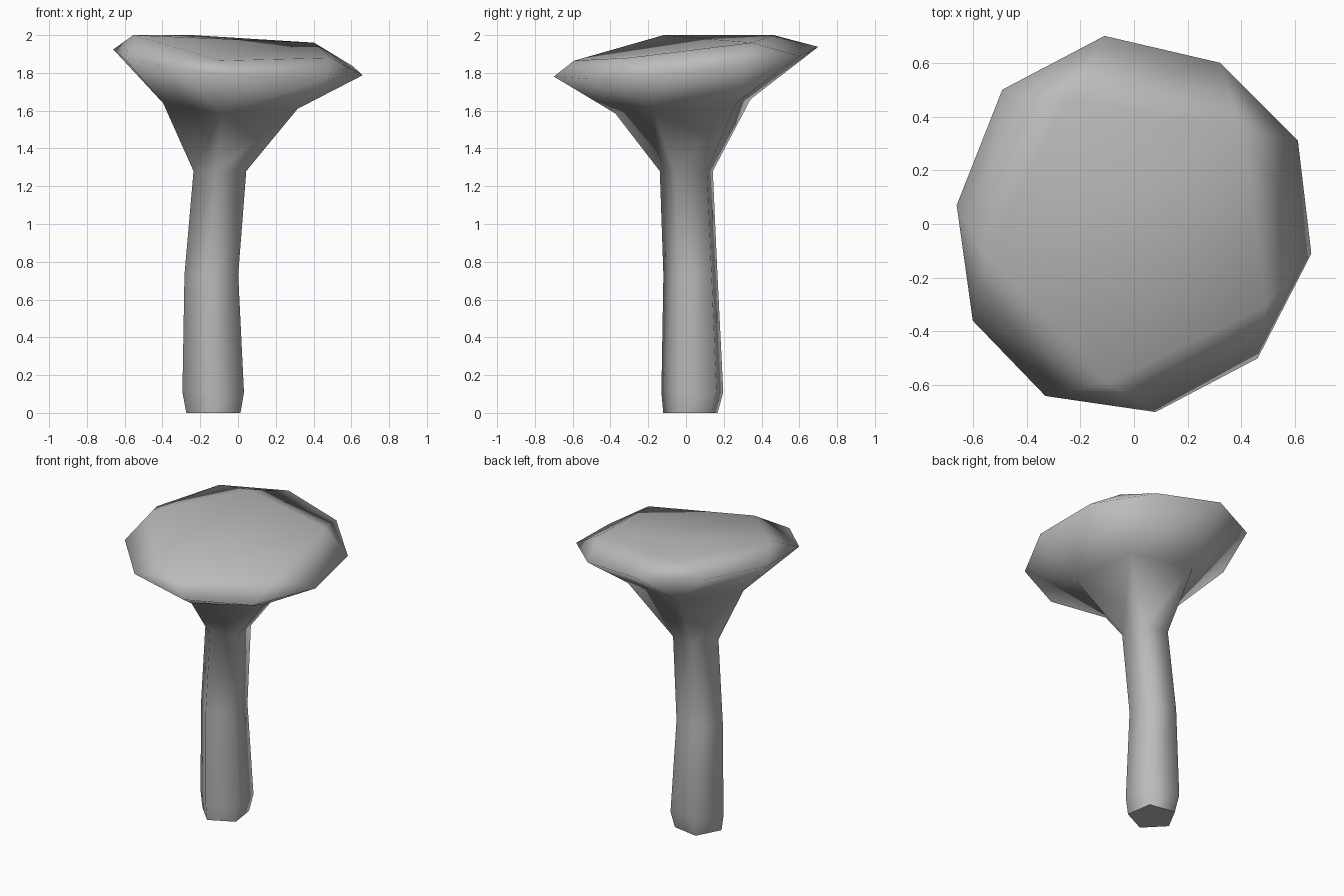
import bpy
import bmesh
from math import cos, sin, radians

if "Cube" in bpy.data.objects:
    bpy.data.objects.remove(bpy.data.objects["Cube"], do_unlink=True)

SIDES = 5
START = -28

grey = bpy.data.materials.new("plain grey")
grey.use_nodes = True
tone = (0.5, 0.5, 0.5, 1)
grey.diffuse_color = tone
grey.node_tree.nodes["Principled BSDF"].inputs["Base Color"].default_value = tone

bm = bmesh.new()


def ring(cx, cy, radius, heights):
    """Five-sided ring; heights holds one z for each corner."""
    angles = [radians(START + i * 360 / SIDES) for i in range(SIDES)]
    return [bm.verts.new((cx + radius * cos(a), cy + radius * sin(a), z))
            for a, z in zip(angles, heights)]


def bridge(low, high):
    for i in range(SIDES):
        j = (i + 1) % SIDES
        bm.faces.new((low[i], low[j], high[j], high[i]))


# Stem: crooked five-sided tube, then the flare under the cap
stem = [(-0.122, 0.03, 0.153, 0), (-0.122, 0.041, 0.174, 0.11),
        (-0.133, 0.03, 0.152, 0.73), (-0.088, 0.008, 0.149, 1.28)]
rings = [ring(x, y, r, [z] * SIDES) for x, y, r, z in stem]
rings.append(ring(-0.02, 0, 0.38, (1.61, 1.64, 1.66, 1.64, 1.585)))
for low, high in zip(rings, rings[1:]):
    bridge(low, high)
base = bm.faces.new(rings[0][::-1])

# Cap: tilted ten-sided rim, two rim corners to each ring corner
outline = [(0.46, -0.5), (0.66, -0.11), (0.61, 0.31), (0.32, 0.6), (-0.11, 0.7),
           (-0.49, 0.5), (-0.66, 0.07), (-0.6, -0.36), (-0.33, -0.64), (0.08, -0.7)]
rim = [bm.verts.new((x, y, 1.858 - 0.09 * x + 0.1 * y)) for x, y in outline]
under = rings[-1]
top = ring(0, -0.04, 0.56, (1.88, 1.96, 2, 2, 1.865))
for i in range(SIDES):
    j = (i + 1) % SIDES
    a, b, c = rim[2 * i], rim[2 * i + 1], rim[2 * j]
    bm.faces.new((under[i], b, a))
    bm.faces.new((under[i], under[j], c, b))
    bm.faces.new((a, b, top[i]))
    bm.faces.new((b, c, top[j], top[i]))
bm.faces.new(top)

# Smooth skin with a crisp flat foot
bmesh.ops.recalc_face_normals(bm, faces=bm.faces)
for face in bm.faces:
    face.smooth = face is not base
for edge in base.edges:
    edge.smooth = False

mesh = bpy.data.meshes.new("cap_and_stem")
bm.to_mesh(mesh)
bm.free()
mesh.materials.append(grey)
body = bpy.data.objects.new("cap_and_stem", mesh)
bpy.context.collection.objects.link(body)
